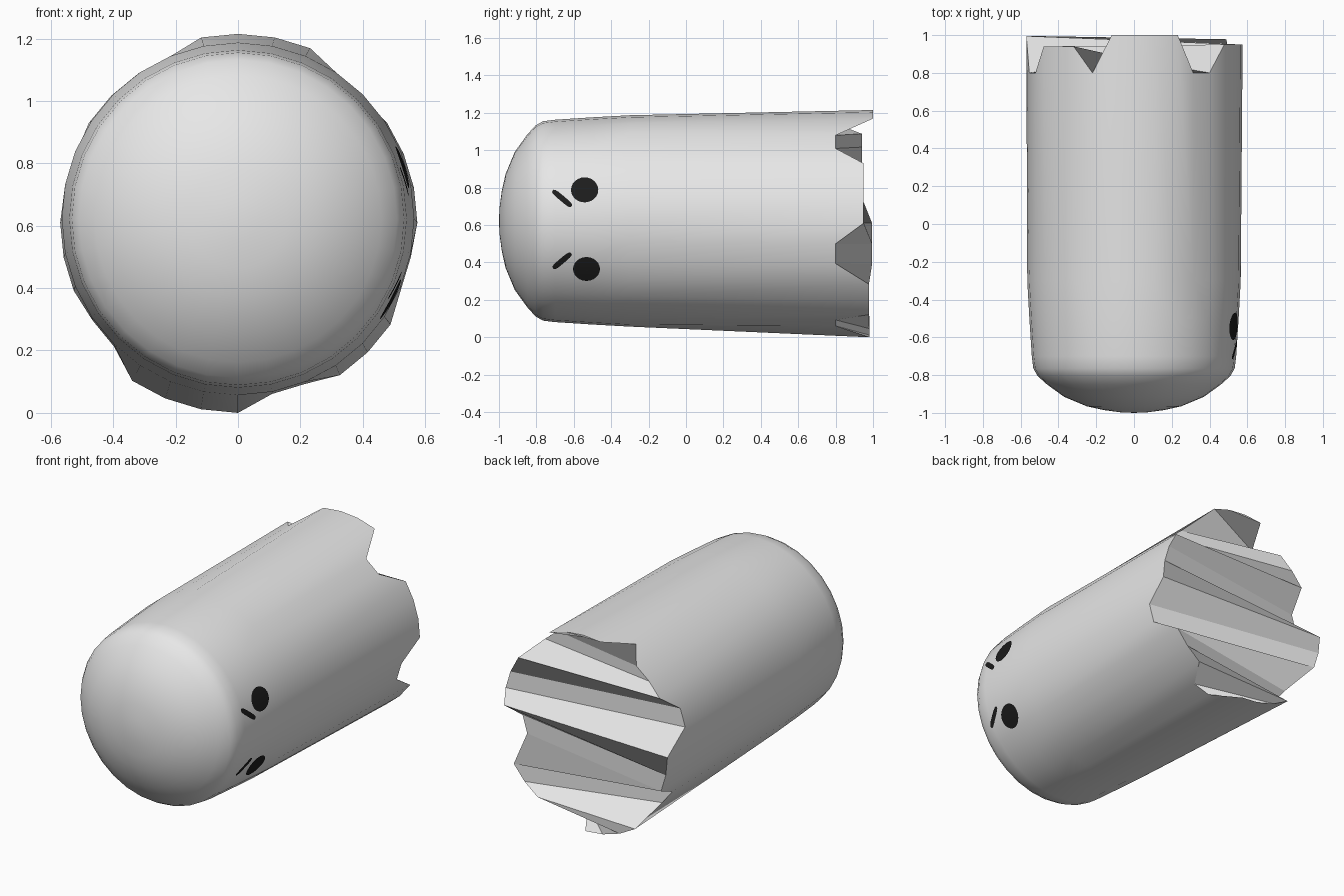
import bpy, bmesh, math

if "Cube" in bpy.data.objects:
    bpy.data.objects.remove(bpy.data.objects["Cube"])

def material(name, col):
    m = bpy.data.materials.new(name)
    m.diffuse_color = (*col, 1)
    m.use_nodes = True
    m.node_tree.nodes["Principled BSDF"].inputs["Base Color"].default_value = m.diffuse_color
    return m

white = material("pale_white", (0.8, 0.8, 0.8))
black = material("near_black", (0.012, 0.012, 0.012))

N = 32
CZ = 0.622
# (y, radius) from the crown of the dome back to the straight sides
PROFILE = [(-0.997, 0.07), (-0.985, 0.16), (-0.965, 0.25), (-0.915, 0.37), (-0.85, 0.46),
           (-0.805, 0.51), (-0.765, 0.533), (-0.7, 0.541), (-0.5, 0.554), (-0.3, 0.565)]
# ragged hem, going round from +x towards +z: (vertex count, y, radius)
HEM = [(4, 0.95, 0.575), (2, 0.80, 0.565), (4, 1.0, 0.605), (1, 0.80, 0.575),
       (3, 0.94, 0.575), (2, 0.80, 0.565), (3, 0.995, 0.57), (2, 0.80, 0.562),
       (4, 0.98, 0.61), (2, 0.80, 0.56), (3, 0.978, 0.588), (2, 0.80, 0.565)]

def make_object(name, bm, mat):
    me = bpy.data.meshes.new(name)
    bm.to_mesh(me)
    bm.free()
    me.materials.append(mat)
    ob = bpy.data.objects.new(name, me)
    bpy.context.collection.objects.link(ob)
    return ob

# body: domed tube with a ragged, closed hem
bm = bmesh.new()
def point(k, y, r, cz):
    a = 2 * math.pi * k / N
    return bm.verts.new((r * math.cos(a), y, cz + r * math.sin(a)))

rings = [[point(k, y, r, CZ) for k in range(N)] for y, r in PROFILE]
hem = [(y, r) for n, y, r in HEM for _ in range(n)]
rings.append([point(k, y, r, 0.61) for k, (y, r) in enumerate(hem)])
tip = bm.verts.new((0, -1, CZ))
for k in range(N):
    bm.faces.new((tip, rings[0][k], rings[0][(k + 1) % N]))
for a, b in zip(rings, rings[1:]):
    for k in range(N):
        j = (k + 1) % N
        bm.faces.new((a[k], b[k], b[j], a[j]))
for f in bm.faces:
    f.smooth = True
# underside: strips running straight across from side to side
end = rings[-1]
cap = []
for j in range(16):
    vs = [end[(8 - j) % N], end[(8 + j) % N], end[(9 + j) % N], end[(7 - j) % N]]
    cap.append(bm.faces.new(list(dict.fromkeys(vs))))
bmesh.ops.recalc_face_normals(bm, faces=bm.faces)
for f in cap:
    f.smooth = False
    for e in f.edges:
        e.smooth = False
make_object("body", bm, white)

# face details laid on the +x side
def on_surface(y, z):
    for (y0, r0), (y1, r1) in zip(PROFILE, PROFILE[1:]):
        if y0 <= y <= y1:
            r = r0 + (r1 - r0) * (y - y0) / (y1 - y0) + 0.005
            return (math.sqrt(r * r - (z - CZ) ** 2), y, z)

def patch(name, cy, cz, ry, rz, ang=0, power=1.0):
    """Superellipse plate, curved to follow the body."""
    bm = bmesh.new()
    c, s = math.cos(ang), math.sin(ang)
    def at(t, f):
        u, v = math.cos(t), math.sin(t)
        u = math.copysign(abs(u) ** power, u) * ry * f
        v = math.copysign(abs(v) ** power, v) * rz * f
        return bm.verts.new(on_surface(cy + u * c - v * s, cz + u * s + v * c))
    n = 24
    loops = [[at(2 * math.pi * k / n, f) for k in range(n)] for f in (0.35, 0.7, 1.0)]
    mid = at(0, 0)
    for k in range(n):
        j = (k + 1) % n
        bm.faces.new((mid, loops[0][k], loops[0][j]))
        for a, b in zip(loops, loops[1:]):
            bm.faces.new((a[k], b[k], b[j], a[j]))
    for f in bm.faces:
        f.smooth = True
    make_object(name, bm, black)

patch("eye_upper", -0.542, 0.788, 0.073, 0.067)
patch("eye_lower", -0.532, 0.365, 0.072, 0.064)
patch("brow_upper", -0.662, 0.742, 0.066, 0.015, math.radians(-40), 0.6)
patch("brow_lower", -0.662, 0.409, 0.063, 0.015, math.radians(40), 0.6)
